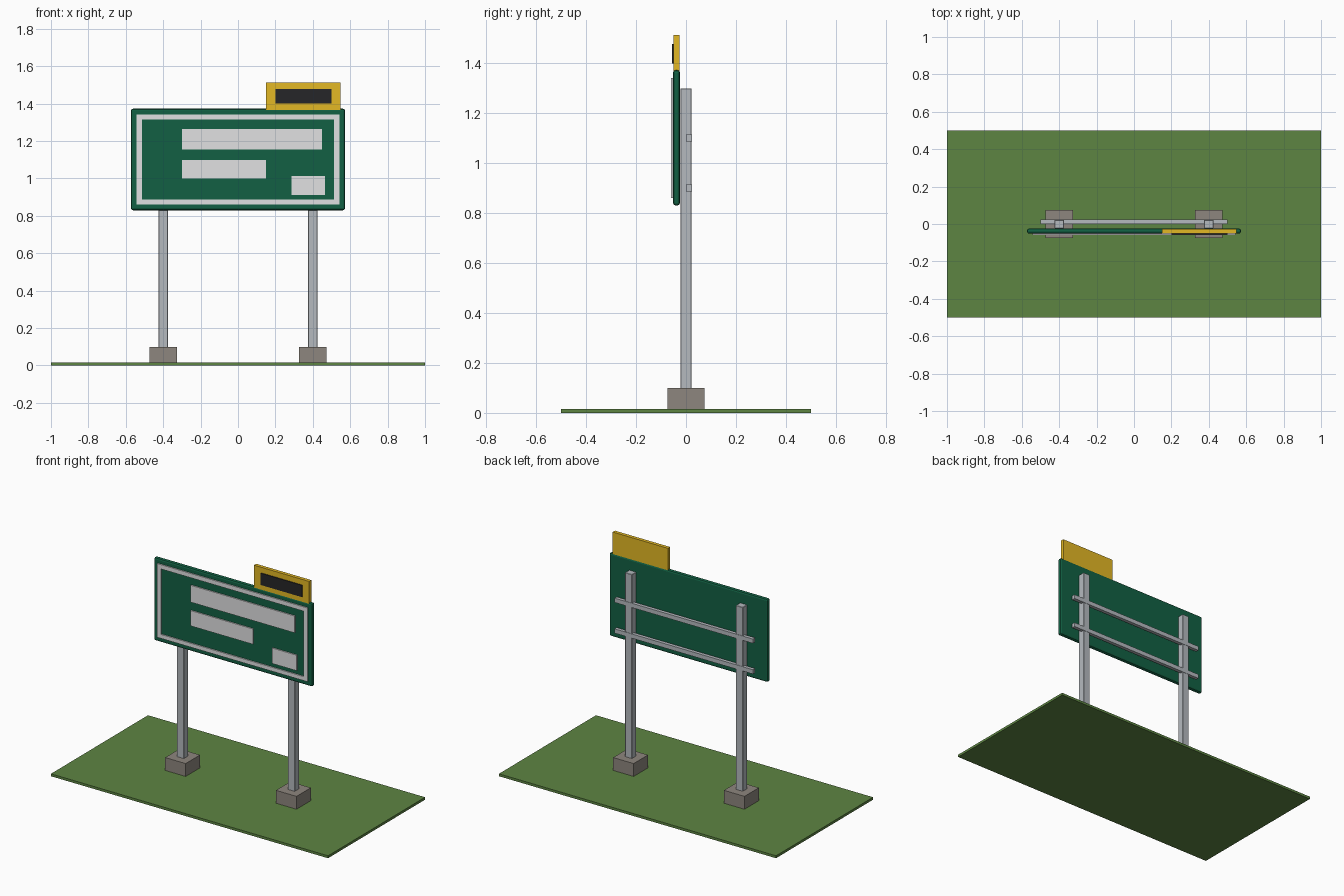
import bpy
import bmesh

cube = bpy.data.objects.get("Cube")
if cube:
    bpy.data.objects.remove(cube, do_unlink=True)


def material(name, r, g, b):
    mat = bpy.data.materials.new(name)
    mat.use_nodes = True
    mat.diffuse_color = (r, g, b, 1)
    bsdf = next(n for n in mat.node_tree.nodes if n.type == 'BSDF_PRINCIPLED')
    bsdf.inputs["Base Color"].default_value = (r, g, b, 1)
    bsdf.inputs["Roughness"].default_value = 0.7
    return mat


grass = material("grass green", 0.11, 0.235, 0.055)
concrete = material("concrete", 0.27, 0.24, 0.21)
steel = material("galvanised steel", 0.46, 0.49, 0.52)
green = material("sign green", 0.006, 0.118, 0.056)
white = material("sign white", 0.75, 0.75, 0.76)
yellow = material("tab yellow", 0.77, 0.48, 0.018)
black = material("tab black", 0.019, 0.019, 0.021)


def box(name, mat, xs, ys, zs, bevel=0, segments=1):
    """Box spanning the given ranges, with an optional edge bevel."""
    bm = bmesh.new()
    bmesh.ops.create_cube(bm, size=1)
    for v in bm.verts:
        v.co = [r[0] if c < 0 else r[1] for c, r in zip(v.co, (xs, ys, zs))]
    mesh = bpy.data.meshes.new(name)
    bm.to_mesh(mesh)
    bm.free()
    mesh.materials.append(mat)
    obj = bpy.data.objects.new(name, mesh)
    bpy.context.collection.objects.link(obj)
    if bevel:
        mod = obj.modifiers.new("Bevel", 'BEVEL')
        mod.width = bevel
        mod.segments = segments
    return obj


# Ground slab
box("ground", grass, (-1, 1), (-0.5, 0.5), (0, 0.016))

# Footings and posts
for side, x in (("right", -0.4), ("left", 0.4)):
    box(side + "_footing", concrete, (x - 0.074, x + 0.074), (-0.074, 0.074), (0.002, 0.1))
    box(side + "_post", steel, (x - 0.025, x + 0.025), (-0.023, 0.022), (0.05, 1.3), 0.002)

# Back rails
for level, z in (("lower", 0.9), ("upper", 1.1)):
    box(level + "_rail", steel, (-0.5, 0.5), (0.001, 0.024), (z - 0.014, z + 0.014))

# Sign panel with rounded edges
box("sign_panel", green, (-0.572, 0.572), (-0.052, -0.024), (0.83, 1.373), 0.011, 2)

# White border strips and blank message plates on the panel face
face = (-0.06, -0.0515)
for name, xs, zs in (
    ("border_top", (-0.542, 0.542), (1.314, 1.342)),
    ("border_bottom", (-0.542, 0.542), (0.861, 0.887)),
    ("border_right", (-0.542, -0.514), (0.887, 1.314)),
    ("border_left", (0.514, 0.542), (0.887, 1.314)),
    ("upper_message_plate", (-0.3, 0.45), (1.155, 1.265)),
    ("lower_message_plate", (-0.3, 0.15), (1.0, 1.1)),
    ("small_plate", (0.287, 0.465), (0.912, 1.013)),
):
    box(name, white, xs, face, zs)

# Yellow tab with dark inset plate
box("top_tab", yellow, (0.15, 0.548), (-0.05, -0.027), (1.365, 1.513))
box("tab_plate", black, (0.2, 0.5), (-0.056, -0.0495), (1.4, 1.477))
